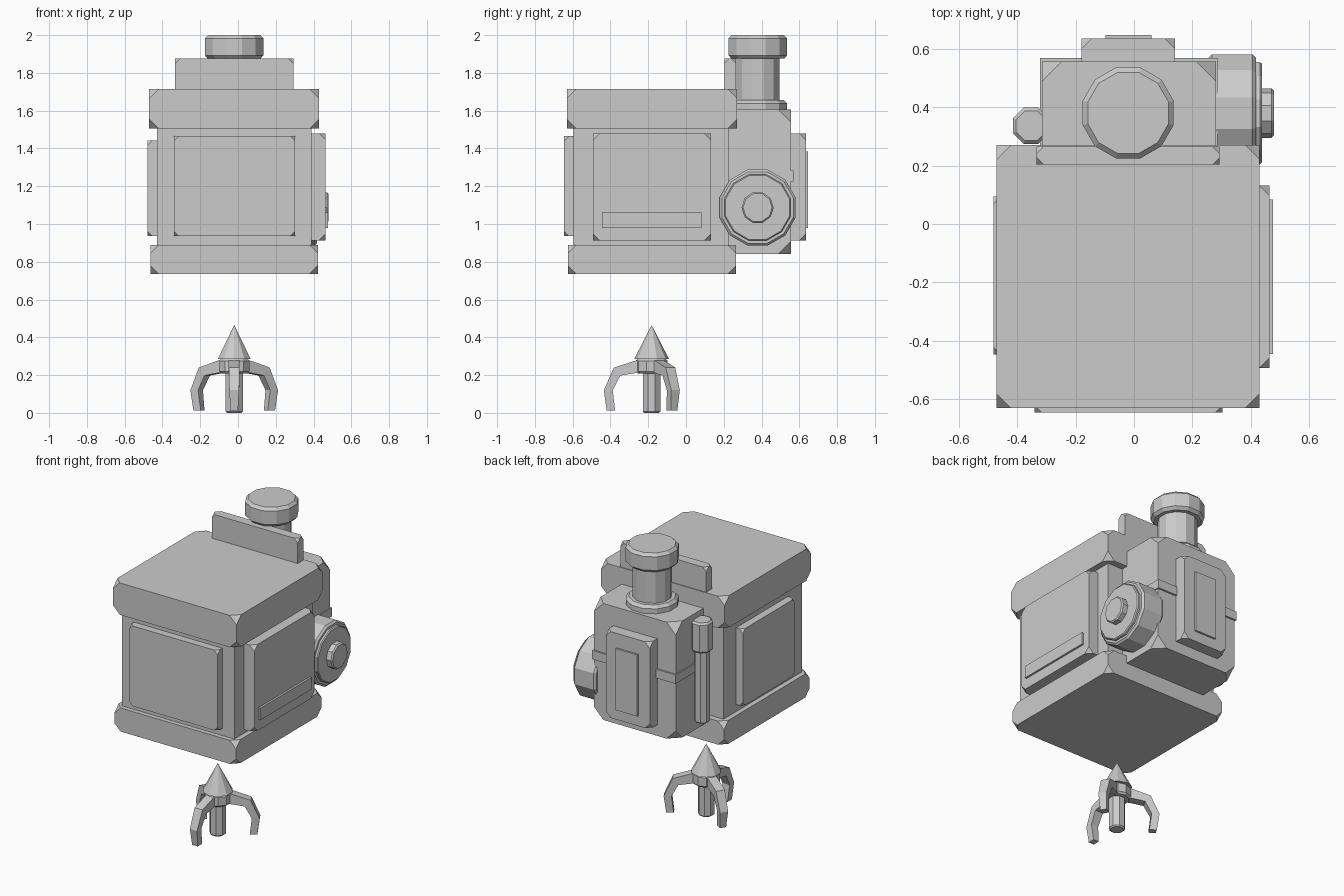
import bpy, bmesh
from math import cos, sin, pi, radians
from mathutils import Matrix, Vector

if "Cube" in bpy.data.objects:
    bpy.data.objects.remove(bpy.data.objects["Cube"])


def finish(name, bm):
    bmesh.ops.recalc_face_normals(bm, faces=bm.faces)
    mesh = bpy.data.meshes.new(name)
    bm.to_mesh(mesh)
    bm.free()
    obj = bpy.data.objects.new(name, mesh)
    bpy.context.collection.objects.link(obj)
    return obj


def block(name, x, y, z, cut=0.0):
    """Box given by its min/max on each axis, with clipped corners."""
    bm = bmesh.new()
    bmesh.ops.create_cube(bm, size=1)
    for v in bm.verts:
        v.co = Vector([(a + b) / 2 + c * (b - a) for (a, b), c in zip((x, y, z), v.co)])
    if cut:
        bmesh.ops.bevel(bm, geom=bm.verts[:], offset=cut, segments=1,
                        affect='VERTICES', profile=0.5)
    return finish(name, bm)


def lathe(name, profile, sides, origin, sideways=False):
    """Faceted turned solid from (radius, height) pairs; sideways turns it to +x."""
    bm = bmesh.new()
    rings = []
    for r, h in profile:
        if r == 0:
            rings.append([bm.verts.new((0, 0, h))])
            continue
        angles = [2 * pi * (i + 0.5) / sides for i in range(sides)]
        rings.append([bm.verts.new((r * cos(a), r * sin(a), h)) for a in angles])
    for lo, hi in zip(rings, rings[1:]):
        for i in range(sides):
            j = (i + 1) % sides
            if len(hi) == 1:
                bm.faces.new((lo[i], lo[j], hi[0]))
            else:
                bm.faces.new((lo[i], lo[j], hi[j], hi[i]))
    for ring in (rings[0], rings[-1]):
        if len(ring) > 1:
            bm.faces.new(ring)
    if sideways:
        bm.transform(Matrix.Rotation(pi / 2, 4, 'Y'))
    bm.transform(Matrix.Translation(origin))
    return finish(name, bm)


def drum(name, r, lo, hi, edge, sides, origin, sideways=False):
    """Cylinder with chamfered rims."""
    pts = [(r - edge, lo), (r, lo + edge), (r, hi - edge), (r - edge, hi)]
    return lathe(name, pts, sides, origin, sideways)


# Main housing with thick lid and base
block("housing", (-0.43, 0.39), (-0.595, 0.225), (0.80, 1.60))
block("lid", (-0.47, 0.43), (-0.63, 0.27), (1.505, 1.715), 0.05)
block("base", (-0.463, 0.423), (-0.625, 0.265), (0.735, 0.89), 0.045)
block("lid_rear_plate", (-0.333, 0.293), (0.203, 0.265), (1.66, 1.875), 0.025)

# Raised panels on the housing
block("front_panel", (-0.34, 0.303), (-0.645, -0.56), (0.937, 1.465), 0.025)
block("right_panel", (0.36, 0.463), (-0.492, 0.132), (0.912, 1.48), 0.035)
block("right_panel_strip", (0.44, 0.476), (-0.445, 0.083), (0.98, 1.06))
block("left_panel", (-0.48, -0.40), (-0.447, 0.094), (0.937, 1.442), 0.025)

# Rear tank with band and back panel
block("tank", (-0.315, 0.28), (0.20, 0.556), (0.84, 1.607), 0.068)
block("tank_band", (-0.322, 0.286), (0.225, 0.568), (1.225, 1.283))
block("back_panel", (-0.18, 0.14), (0.50, 0.634), (0.912, 1.48), 0.035)
block("back_panel_plaque", (-0.097, 0.06), (0.61, 0.646), (0.98, 1.385))

# Chimney on the tank
stack = (-0.02, 0.38, 0)
drum("chimney_collar", 0.16, 1.58, 1.657, 0.018, 12, stack)
drum("chimney_stem", 0.119, 1.60, 1.90, 0.0, 12, stack)
drum("chimney_cap", 0.161, 1.875, 2.0, 0.018, 12, stack)

# Wheel on the right of the tank
axle = (0, 0.379, 1.087)
drum("wheel", 0.208, 0.255, 0.418, 0.012, 12, axle, True)
drum("wheel_disc", 0.181, 0.40, 0.437, 0.006, 12, axle, True)
drum("wheel_hub", 0.085, 0.42, 0.478, 0.008, 10, axle, True)

# Pipe on the left of the tank
pipe = (-0.352, 0.336, 0)
drum("pipe", 0.048, 0.90, 1.45, 0.008, 8, pipe)
drum("pipe_cap", 0.067, 1.37, 1.57, 0.012, 8, pipe)

# Claw: pointed tip, collar, stem
claw = Vector((-0.02, -0.182, 0))
lathe("claw_tip", [(0.092, 0.285), (0.0, 0.465)], 10, claw)
drum("claw_collar", 0.085, 0.208, 0.288, 0.012, 10, claw)
drum("claw_stem", 0.05, 0.0, 0.25, 0.008, 8, claw)

# Three bent fingers, extruded from (radius, height) outline pairs: outer, inner
outer = [(0.05, 0.282), (0.09, 0.275), (0.20, 0.24), (0.253, 0.12), (0.238, 0.012)]
inner = [(0.05, 0.212), (0.09, 0.21), (0.165, 0.198), (0.206, 0.12), (0.193, 0.012)]
widths = [0.029, 0.029, 0.029, 0.026, 0.02]
for k, angle in enumerate((-90, 30, 150)):
    bm = bmesh.new()
    rows = []
    for (ro, zo), (ri, zi), w in zip(outer, inner, widths):
        rows.append([bm.verts.new(c) for c in
                     ((ro, -w, zo), (ro, w, zo), (ri, w, zi), (ri, -w, zi))])
    for a, b in zip(rows, rows[1:]):
        for i in range(4):
            j = (i + 1) % 4
            bm.faces.new((a[i], a[j], b[j], b[i]))
    bm.faces.new(rows[0])
    bm.faces.new(rows[-1])
    bm.transform(Matrix.Translation(claw) @ Matrix.Rotation(radians(angle), 4, 'Z'))
    finish(f"claw_finger_{k + 1}", bm)
